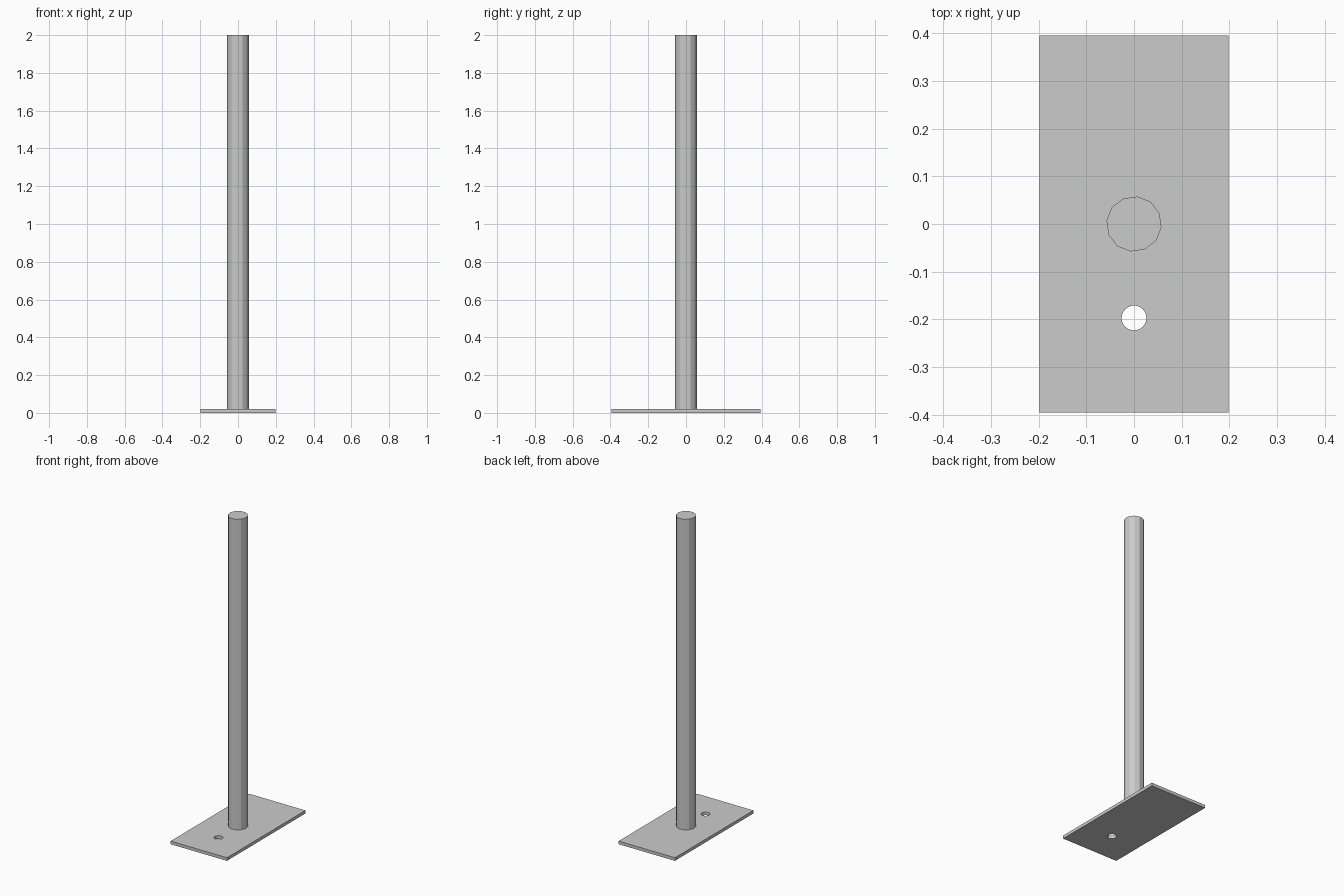
import bpy, math

if "Cube" in bpy.data.objects:
    bpy.data.objects.remove(bpy.data.objects["Cube"])


def cylinder(name, sides, radius, z0, z1, y=0, turn=0):
    bpy.ops.mesh.primitive_cylinder_add(
        vertices=sides, radius=radius, depth=z1 - z0,
        location=(0, y, (z0 + z1) / 2), rotation=(0, 0, math.radians(turn)))
    obj = bpy.context.object
    obj.name = name
    return obj


PLATE_TOP = 0.02

# Flat rectangular base plate
bpy.ops.mesh.primitive_cube_add(size=1, location=(0, 0, PLATE_TOP / 2))
plate = bpy.context.object
plate.name = "base_plate"
plate.scale = (0.397, 0.79, PLATE_TOP)
bpy.ops.object.transform_apply(location=False, rotation=False, scale=True)

# Bolt hole through the front half of the plate
cutter = cylinder("bolt_hole_cutter", 32, 0.026, -0.05, 0.07, y=-0.197)
hole = plate.modifiers.new("bolt_hole", "BOOLEAN")
hole.operation = "DIFFERENCE"
hole.solver = "EXACT"
hole.object = cutter
bpy.context.view_layer.objects.active = plate
bpy.ops.object.modifier_apply(modifier=hole.name)
bpy.data.objects.remove(cutter)

# Faceted upright post
cylinder("post", 12, 0.058, PLATE_TOP, 2.0, turn=-7)
